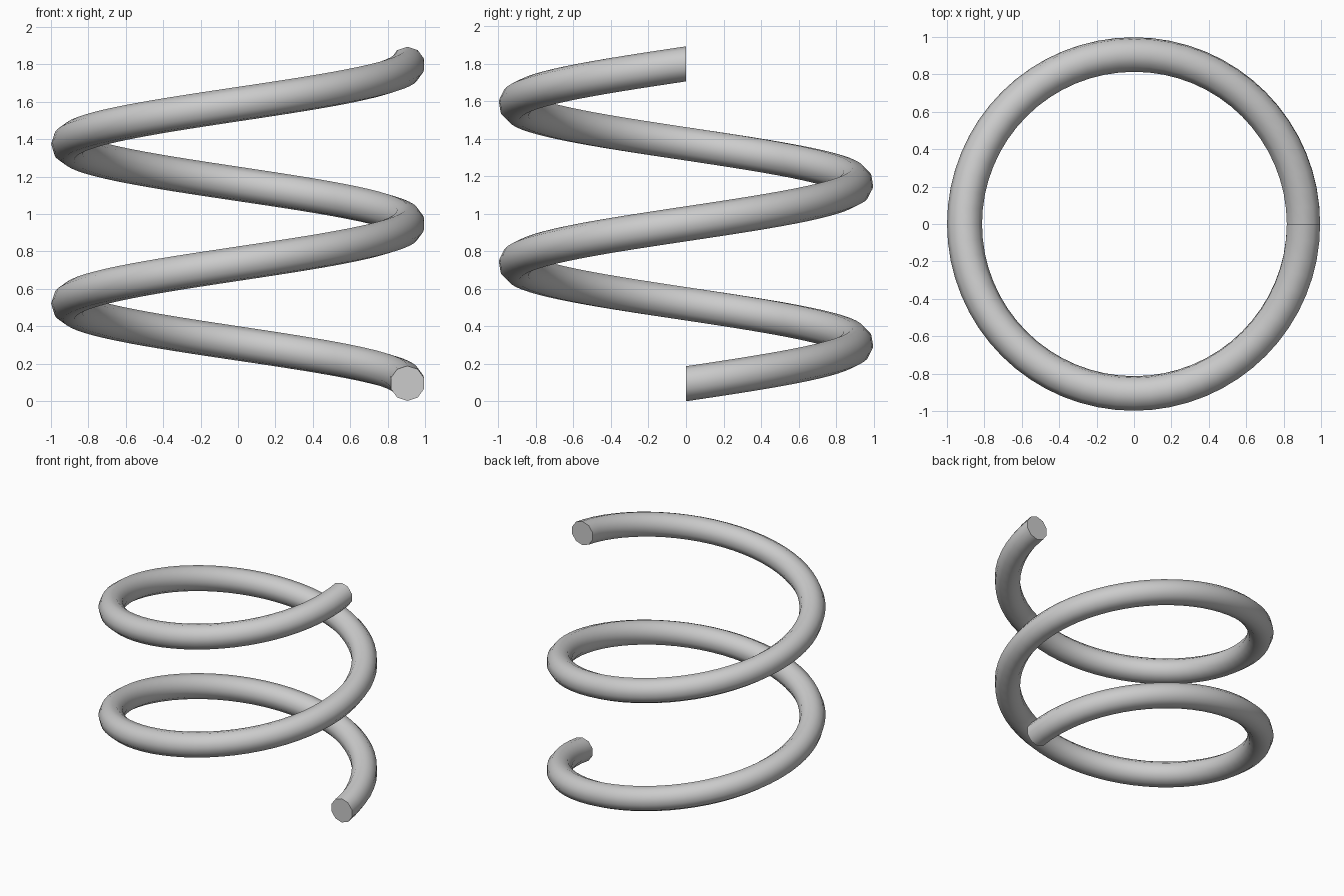
import bpy, bmesh
from math import pi, sin, cos, radians

if "Cube" in bpy.data.objects:
    bpy.data.objects.remove(bpy.data.objects["Cube"])

TURNS, STEPS, SIDES = 2, 64, 10
COIL_R, WIRE_R = 0.906, 0.0935
Z0, PITCH = 0.0945, 0.853


def ring(bm, angle):
    """Wire section in the vertical plane through the coil axis."""
    verts = []
    twist = angle / SIDES
    for i in range(SIDES):
        a = pi / 2 + 2 * pi * i / SIDES + twist
        r = COIL_R + WIRE_R * cos(a)
        z = Z0 + PITCH * angle / (2 * pi) + WIRE_R * sin(a)
        verts.append(bm.verts.new((r * cos(angle), r * sin(angle), z)))
    return verts


# Helical wire with flat end caps
bm = bmesh.new()
rings = [ring(bm, 2 * pi * k / STEPS) for k in range(TURNS * STEPS + 1)]
for a, b in zip(rings, rings[1:]):
    for i in range(SIDES):
        j = (i + 1) % SIDES
        bm.faces.new((a[i], a[j], b[j], b[i]))
bm.faces.new(rings[0])
bm.faces.new(rings[-1])
bmesh.ops.recalc_face_normals(bm, faces=bm.faces[:])

mesh = bpy.data.meshes.new("coil_spring")
bm.to_mesh(mesh)
bm.free()
spring = bpy.data.objects.new("coil_spring", mesh)
bpy.context.collection.objects.link(spring)

# Smooth wire, crisp caps
bpy.context.view_layer.objects.active = spring
spring.select_set(True)
bpy.ops.object.shade_smooth_by_angle(angle=radians(50))
